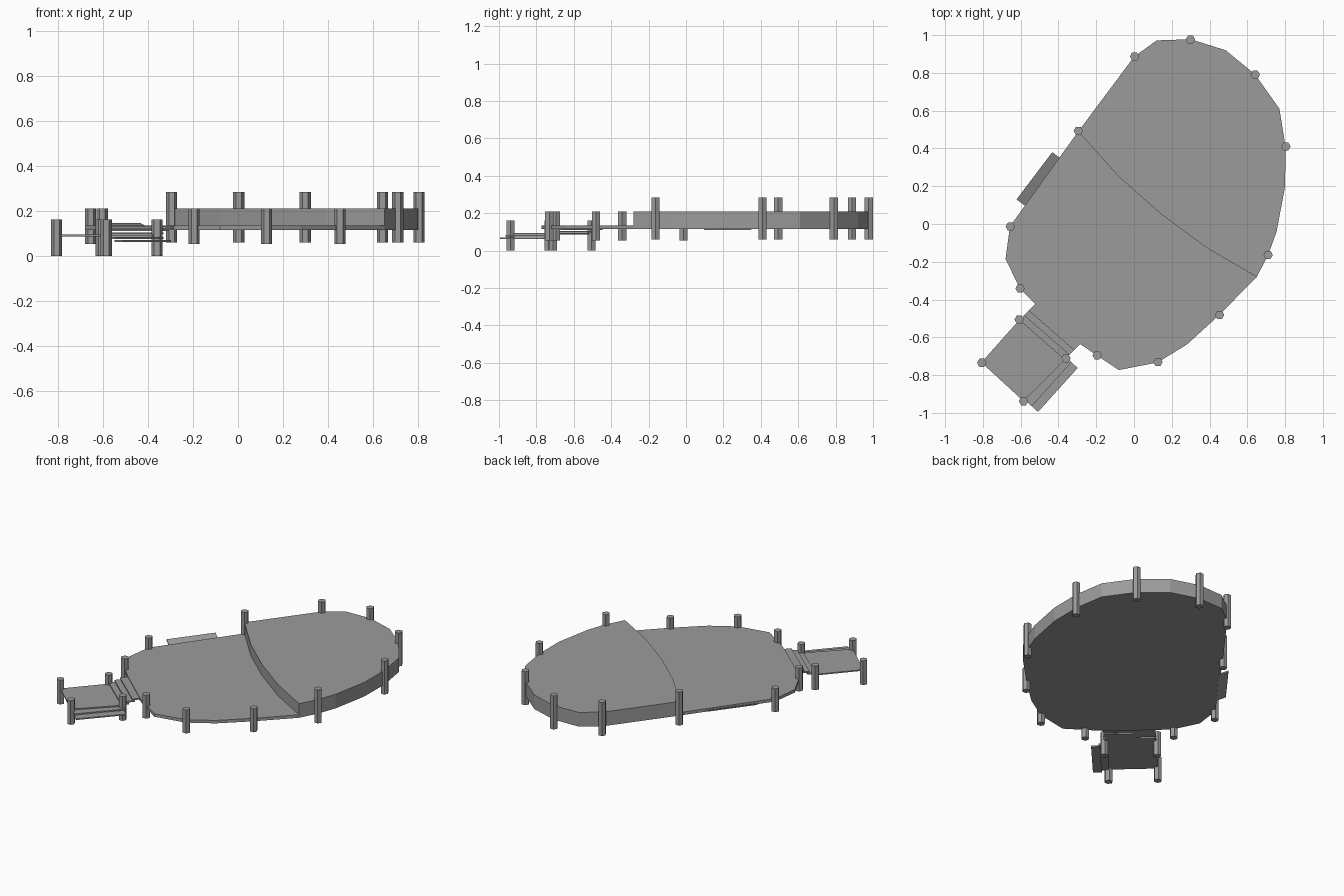
import bpy, bmesh
from math import radians

if "Cube" in bpy.data.objects:
    bpy.data.objects.remove(bpy.data.objects["Cube"])

grey = bpy.data.materials.new("dark_grey")
grey.diffuse_color = (0.33, 0.33, 0.33, 1)
grey.use_nodes = True
grey.node_tree.nodes["Principled BSDF"].inputs["Base Color"].default_value = grey.diffuse_color


def slab(name, outline, z0, z1, tilt=None):
    """Closed prism over a flat outline; tilt optionally adds a height per corner."""
    tilt = tilt or [0] * len(outline)
    bm = bmesh.new()
    low = [bm.verts.new((x, y, z0 + t)) for (x, y), t in zip(outline, tilt)]
    top = [bm.verts.new((x, y, z1 + t)) for (x, y), t in zip(outline, tilt)]
    bm.faces.new(low)
    bm.faces.new(top)
    for i in range(len(low)):
        j = (i + 1) % len(low)
        bm.faces.new((low[i], low[j], top[j], top[i]))
    bmesh.ops.recalc_face_normals(bm, faces=bm.faces)
    me = bpy.data.meshes.new(name)
    bm.to_mesh(me)
    bm.free()
    me.materials.append(grey)
    bpy.context.collection.objects.link(bpy.data.objects.new(name, me))


def strip(name, a, b, out, d0, d1, z0, z1):
    """Rectangular board beside edge a-b, offset along out from d0 to d1."""
    def at(p, d):
        return (p[0] + out[0] * d, p[1] + out[1] * d)
    slab(name, [at(a, d0), at(b, d0), at(b, d1), at(a, d1)], z0, z1)


def posts(name, spots, z0, z1):
    for x, y in spots:
        bpy.ops.mesh.primitive_cylinder_add(
            vertices=6, radius=0.025, depth=z1 - z0,
            location=(x, y, (z0 + z1) / 2), rotation=(0, 0, radians(30)))
        bpy.context.object.name = name
        bpy.context.object.data.materials.append(grey)


# Shared curved edge between the two decks
seam = [(0.65, -0.28), (0.39, -0.13), (0.14, 0.055), (-0.08, 0.25), (-0.295, 0.49)]

# Raised deck
slab("upper_deck", seam + [
    (0.0, 0.885), (0.12, 0.972), (0.30, 0.978), (0.485, 0.92), (0.64, 0.793),
    (0.77, 0.61), (0.802, 0.41), (0.80, 0.20), (0.755, -0.04), (0.71, -0.165)],
    0.115, 0.21)

# Lower deck
slab("lower_deck", seam[::-1] + [
    (0.45, -0.483), (0.28, -0.638), (0.125, -0.733), (-0.08, -0.773),
    (-0.195, -0.697), (-0.29, -0.632), (-0.525, -0.422), (-0.605, -0.34),
    (-0.68, -0.185), (-0.657, -0.013)], 0.115, 0.135)

# Side step beside the lower deck, its inner edge dipping under the deck
slab("side_step", [(-0.433, 0.38), (-0.385, 0.345), (-0.575, 0.095), (-0.622, 0.13)],
     0.133, 0.142, tilt=[0.004, -0.022, -0.022, 0.004])

# Landing platform
corners = [(-0.605, -0.505), (-0.36, -0.713), (-0.585, -0.938), (-0.808, -0.733)]
slab("landing", corners, 0.087, 0.095)

# Treads from landing up to the lower deck
a, b = (-0.603, -0.505), (-0.363, -0.715)
for i in range(3):
    strip("deck_tread", a, b, (0.7, 0.72), -0.005 + 0.035 * i, 0.045 + 0.035 * i,
          0.097 + 0.013 * i, 0.105 + 0.013 * i)

# Treads descending beside the landing
a, b = (-0.582, -0.928), (-0.372, -0.695)
for i in range(2):
    strip("ground_tread", a, b, (0.74, -0.67), 0.0 + 0.045 * i, 0.055 + 0.045 * i,
          0.076 - 0.013 * i, 0.084 - 0.013 * i)

# Hexagonal posts
posts("upper_post", [(-0.295, 0.493), (0.003, 0.887), (0.299, 0.977), (0.642, 0.79),
                     (0.804, 0.41), (0.71, -0.164)], 0.06, 0.285)
posts("lower_post", [(-0.655, -0.014), (-0.603, -0.341), (-0.195, -0.696),
                     (0.127, -0.731), (0.453, -0.481)], 0.053, 0.21)
posts("landing_post", [(-0.608, -0.506), (-0.36, -0.711), (-0.585, -0.938),
                       (-0.806, -0.735)], 0.0, 0.162)
